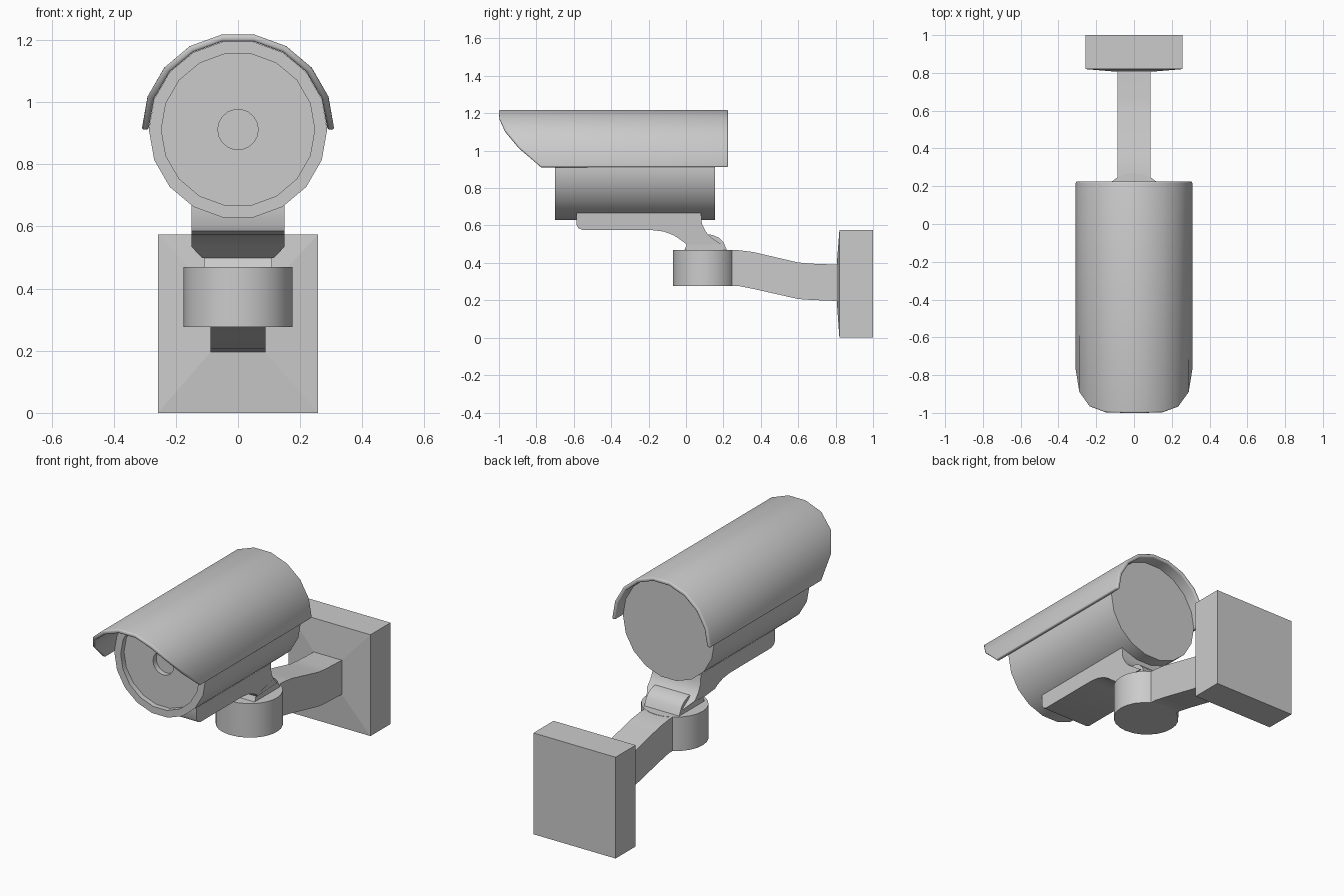
import bpy, bmesh
from math import sin, cos, pi, radians

if "Cube" in bpy.data.objects:
    bpy.data.objects.remove(bpy.data.objects["Cube"])

AXIS_Z = 0.912   # height of the camera barrel axis


def finish(name, bm, angle=30):
    bmesh.ops.remove_doubles(bm, verts=bm.verts, dist=1e-5)
    bmesh.ops.recalc_face_normals(bm, faces=bm.faces)
    me = bpy.data.meshes.new(name)
    bm.to_mesh(me)
    bm.free()
    ob = bpy.data.objects.new(name, me)
    bpy.context.collection.objects.link(ob)
    bpy.ops.object.select_all(action='DESELECT')
    ob.select_set(True)
    bpy.context.view_layer.objects.active = ob
    bpy.ops.object.shade_smooth_by_angle(angle=radians(angle))
    return ob


def skin(bm, rings, closed_ends=True):
    """Join equal-length closed rings of points with quads."""
    vs = [[bm.verts.new(p) for p in r] for r in rings]
    n = len(vs[0])
    for a, b in zip(vs, vs[1:]):
        for i in range(n):
            j = (i + 1) % n
            bm.faces.new((a[i], a[j], b[j], b[i]))
    if closed_ends:
        bm.faces.new(vs[0])
        bm.faces.new(vs[-1])


def extrude_x(name, profile, width):
    """Extrude a (y, z) profile across x; width(z) gives the half width."""
    bm = bmesh.new()
    skin(bm, [[(s * width(z), y, z) for y, z in profile] for s in (-1, 1)])
    return finish(name, bm)


def rect(hx, y, z0, z1):
    return [(-hx, y, z0), (hx, y, z0), (hx, y, z1), (-hx, y, z1)]


# Camera barrel: 18-sided, with recessed front panel and lens hole
bm = bmesh.new()
profile = [(0.287, 0.155), (0.287, -0.70), (0.247, -0.70),
           (0.247, -0.67), (0.065, -0.67), (0.065, -0.64)]
skin(bm, [[(r * cos(i * pi / 9), y, AXIS_Z + r * sin(i * pi / 9))
           for i in range(18)] for r, y in profile])
finish("camera_barrel", bm)

# Sun hood: half shell with a swept-back front edge and rounded rims
front = [-0.775, -0.893, -0.967, -0.997, -1.0]
front += front[::-1]


def arc(r, back):
    return [(r * cos(i * pi / 9), 0.225 if back else front[i],
             AXIS_Z + r * sin(i * pi / 9)) for i in range(10)]


bm = bmesh.new()
rings = [arc(0.310, False), arc(0.310, True), arc(0.288, True), arc(0.288, False)]
skin(bm, list(map(list, zip(*rings))))
bmesh.ops.recalc_face_normals(bm, faces=bm.faces)
rim = [e for e in bm.edges if e.calc_face_angle(0) > radians(45)]
bmesh.ops.bevel(bm, geom=rim, offset=0.008, segments=3, profile=0.5, affect='EDGES')
finish("sun_hood", bm, 35)

# Saddle under the barrel, with a tongue that narrows down to the pivot
saddle = [(-0.585, 0.668), (-0.585, 0.605), (-0.575, 0.585), (-0.55, 0.575),
          (-0.18, 0.575), (-0.12, 0.568), (-0.07, 0.55), (-0.045, 0.535),
          (0.005, 0.498), (0.19, 0.498), (0.135, 0.535), (0.105, 0.568),
          (0.085, 0.61), (0.08, 0.668)]
extrude_x("saddle_bracket", saddle, lambda z: 0.15 if z > 0.52 else 0.115)

# Rounded knuckle on top of the pivot
knuckle = [(-0.01, 0.465), (0.005, 0.50), (0.105, 0.553), (0.14, 0.55),
           (0.175, 0.535), (0.20, 0.51), (0.22, 0.465)]
extrude_x("knuckle", knuckle, lambda z: 0.11)

# Pivot drum
bm = bmesh.new()
skin(bm, [[(0.175 * cos(i * pi / 12), 0.1 + 0.17 * sin(i * pi / 12), z)
           for i in range(24)] for z in (0.277, 0.47)])
finish("pivot_drum", bm)

# Arm, dropping from the pivot to the wall plate
arm = [(0.2, 0.277, 0.47), (0.28, 0.277, 0.468), (0.36, 0.261, 0.458),
       (0.60, 0.207, 0.402), (0.67, 0.202, 0.396), (0.82, 0.196, 0.39)]
bm = bmesh.new()
skin(bm, [rect(0.088, *a) for a in arm])
finish("arm", bm)

# Wall plate with a shallow raised front
bm = bmesh.new()
skin(bm, [rect(0.258, 1.0, 0, 0.575), rect(0.258, 0.82, 0, 0.575),
          rect(0.088, 0.806, 0.196, 0.39)])
finish("wall_plate", bm, 2)
